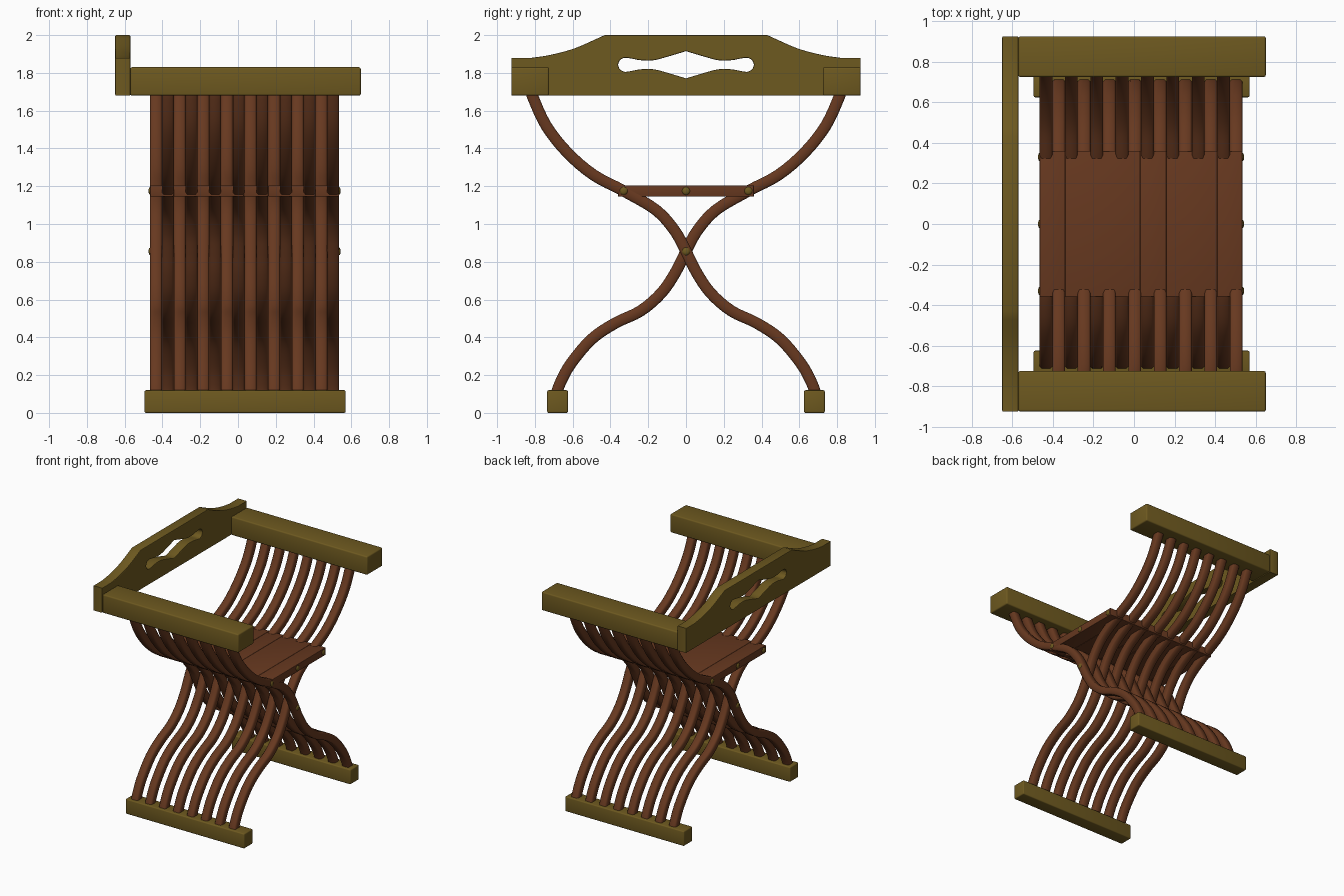
import bpy, bmesh, math
from mathutils import Vector

if "Cube" in bpy.data.objects:
    bpy.data.objects.remove(bpy.data.objects["Cube"])

def material(name, col):
    m = bpy.data.materials.new(name)
    m.diffuse_color = (*col, 1)
    m.use_nodes = True
    m.node_tree.nodes["Principled BSDF"].inputs["Base Color"].default_value = m.diffuse_color
    return m

OLIVE = material("olive_wood", (0.155, 0.1, 0.014))
BROWN = material("brown_wood", (0.135, 0.04, 0.014))

def finish(name, mesh, mat, angle=35):
    ob = bpy.data.objects.new(name, mesh)
    bpy.context.collection.objects.link(ob)
    mesh.materials.clear()
    mesh.materials.append(mat)
    bpy.ops.object.select_all(action='DESELECT')
    ob.select_set(True)
    bpy.context.view_layer.objects.active = ob
    bpy.ops.object.shade_smooth_by_angle(angle=math.radians(angle))
    return ob

def box(name, lo, hi, mat, bevel):
    bm = bmesh.new()
    bmesh.ops.create_cube(bm, size=1)
    for v in bm.verts:
        v.co = [(a + b) / 2 + c * (b - a) for a, b, c in zip(lo, hi, v.co)]
    bmesh.ops.bevel(bm, geom=bm.edges[:], offset=bevel, segments=3, profile=0.5, affect='EDGES')
    me = bpy.data.meshes.new(name)
    bm.to_mesh(me)
    bm.free()
    return finish(name, me, mat)

def spline(pts, n=4):
    # Catmull-Rom through the (y, z) points
    p = [Vector(q) for q in pts]
    p = [2 * p[0] - p[1]] + p + [2 * p[-1] - p[-2]]
    out = []
    for a, b, c, d in zip(p, p[1:], p[2:], p[3:]):
        for i in range(n):
            t = i / n
            out.append(0.5 * (2*b + (c-a)*t + (2*a-5*b+4*c-d)*t*t + (3*b-a-3*c+d)*t**3))
    return out + [p[-2]]

# Curved slats: 16 interleaved, every second one mirrored
X0, W, T, C = -0.465, 0.0625, 0.03, 0.009
PATH = spline([(-0.69, 0.09), (-0.665, 0.16), (-0.61, 0.26), (-0.50, 0.39), (-0.375, 0.475),
               (-0.24, 0.54), (-0.13, 0.635), (-0.055, 0.745), (0, 0.855), (0.06, 0.965),
               (0.16, 1.075), (0.33, 1.175), (0.49, 1.26), (0.63, 1.38), (0.74, 1.52),
               (0.81, 1.67), (0.825, 1.72)])

def slat(name, x, side):
    h = W / 2
    section = [(-h, -T+C), (-h+C, -T), (h-C, -T), (h, -T+C), (h, T-C), (h-C, T), (-h+C, T), (-h, T-C)]
    bm = bmesh.new()
    rings = []
    for i, p in enumerate(PATH):
        t = (PATH[min(i+1, len(PATH)-1)] - PATH[max(i-1, 0)]).normalized()
        rings.append([bm.verts.new((x + u, side * (p.x - t.y * v), p.y + t.x * v)) for u, v in section])
    for a, b in zip(rings, rings[1:]):
        for k in range(8):
            bm.faces.new((a[k], a[(k+1) % 8], b[(k+1) % 8], b[k]))
    bm.faces.new(rings[0])
    bm.faces.new(rings[-1])
    bmesh.ops.recalc_face_normals(bm, faces=bm.faces)
    me = bpy.data.meshes.new(name)
    bm.to_mesh(me)
    bm.free()
    finish(name, me, BROWN, 50)

for i in range(16):
    slat(f"slat_{i+1}", X0 + W * (i + 0.5), 1 if i % 2 == 0 else -1)

# Seat boards
seams = [-0.465, -0.34, 0.03, 0.16, 0.41, 0.535]
for i, (a, b) in enumerate(zip(seams, seams[1:])):
    box(f"seat_board_{i+1}", (a, -0.36, 1.145), (b, 0.36, 1.205), BROWN, 0.004)

# Armrests and foot rails
for side, label in ((-1, "front"), (1, "rear")):
    y = sorted((side * 0.725, side * 0.925))
    box(f"{label}_armrest", (-0.57, y[0], 1.68), (0.65, y[1], 1.83), OLIVE, 0.01)
    y = sorted((side * 0.625, side * 0.735))
    box(f"{label}_foot_rail", (-0.495, y[0], 0), (0.57, y[1], 0.12), OLIVE, 0.008)

# Pivot rods with domed ends
def rod(name, y, z, r=0.021):
    bm = bmesh.new()
    prof = [(-0.473, 0.4), (-0.470, 0.8), (-0.465, 1), (0.535, 1), (0.540, 0.8), (0.543, 0.4)]
    rings = [[bm.verts.new((x, y + r*s*math.cos(k*math.pi/8), z + r*s*math.sin(k*math.pi/8)))
              for k in range(16)] for x, s in prof]
    for a, b in zip(rings, rings[1:]):
        for k in range(16):
            bm.faces.new((a[k], a[(k+1) % 16], b[(k+1) % 16], b[k]))
    bm.faces.new(rings[0])
    bm.faces.new(rings[-1])
    bmesh.ops.recalc_face_normals(bm, faces=bm.faces)
    me = bpy.data.meshes.new(name)
    bm.to_mesh(me)
    bm.free()
    finish(name, me, OLIVE)

for i, (y, z) in enumerate([(0, 0.855), (-0.33, 1.175), (0, 1.175), (0.33, 1.175)]):
    rod(f"pivot_rod_{i+1}", y, z)

# Backrest: shaped board with a pierced handle
half = spline([(0.815, 1.88), (0.72, 1.895), (0.59, 1.93), (0.43, 2.0)])
right = [(0.925, 1.68), (0.925, 1.88)] + [tuple(p) for p in half]
outline = right + [(-y, z) for y, z in reversed(right)]
ZC = 1.843
top = [(q.x, q.y) for q in spline([(0.36, 0), (0.35, 0.024), (0.325, 0.037), (0.29, 0.033),
                                   (0.24, 0.024), (0.17, 0.024), (0.09, 0.045), (0, 0.072)], 3)]
upper = top + [(-y, z) for y, z in reversed(top[:-1])]
hole = [(y, ZC + z) for y, z in upper] + [(y, ZC - z) for y, z in reversed(upper[1:-1])]

cu = bpy.data.curves.new("backrest_outline", 'CURVE')
cu.dimensions, cu.fill_mode = '2D', 'BOTH'
cu.extrude, cu.bevel_depth, cu.offset, cu.bevel_resolution = 0.035, 0.005, -0.005, 1
for pts in (outline, hole):
    s = cu.splines.new('POLY')
    s.points.add(len(pts) - 1)
    for p, (y, z) in zip(s.points, pts):
        p.co = (y, z, 0, 1)
    s.use_cyclic_u = True
tmp = bpy.data.objects.new("backrest_curve", cu)
bpy.context.collection.objects.link(tmp)
bpy.context.view_layer.update()
me = bpy.data.meshes.new_from_object(tmp.evaluated_get(bpy.context.evaluated_depsgraph_get()))
bpy.data.objects.remove(tmp)
back = finish("backrest", me, OLIVE)
back.rotation_euler = (math.pi / 2, 0, math.pi / 2)
back.location.x = -0.61
